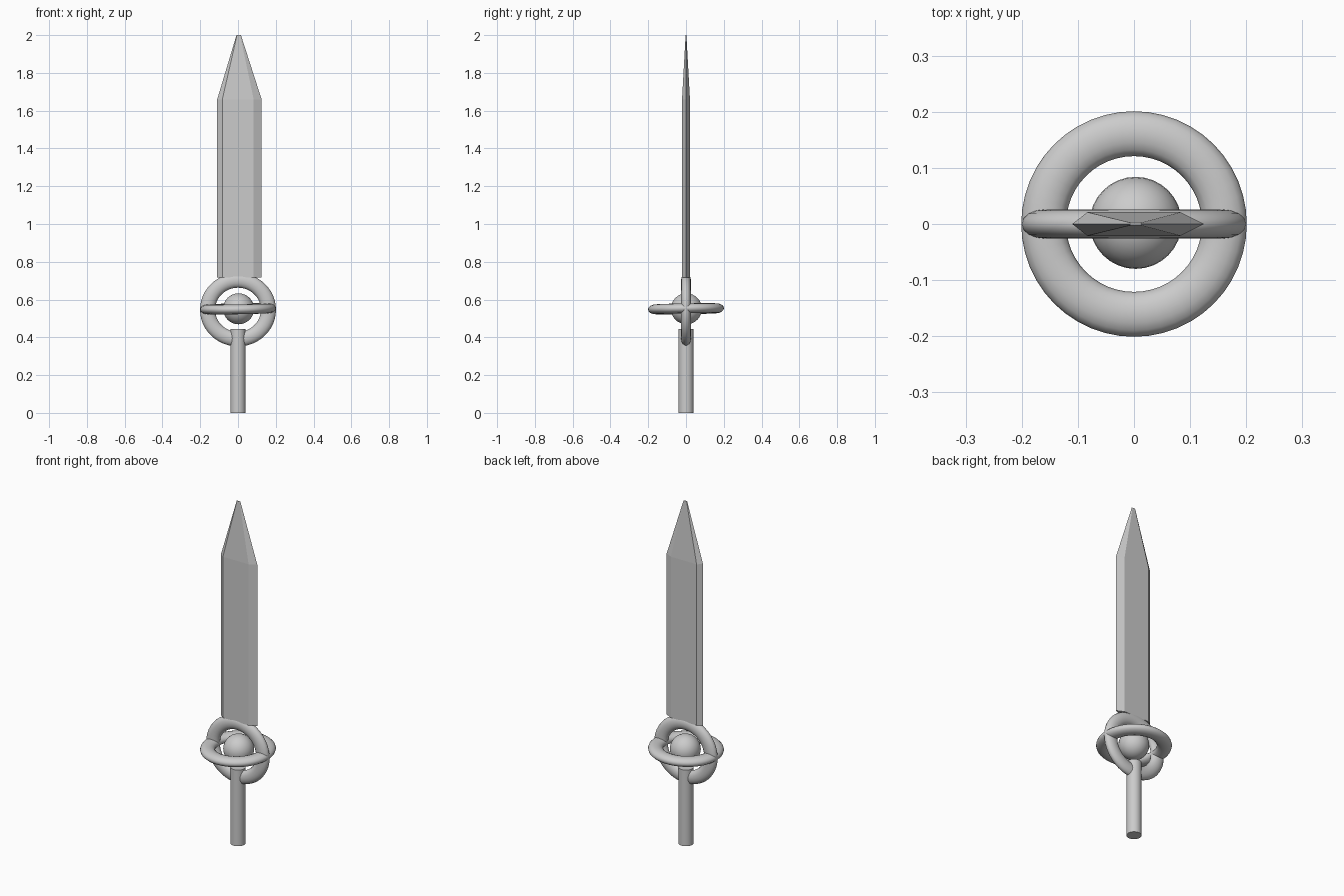
import bpy, bmesh
from math import radians

if "Cube" in bpy.data.objects:
    bpy.data.objects.remove(bpy.data.objects["Cube"])


def finish(name, scale=None):
    ob = bpy.context.object
    ob.name = name
    if scale:
        ob.scale = scale
    bpy.ops.object.transform_apply(location=False, rotation=False, scale=True)
    bpy.ops.object.shade_smooth_by_angle(angle=radians(40))
    return ob


# Grip
bpy.ops.mesh.primitive_cylinder_add(vertices=32, radius=0.04, depth=0.445,
                                    location=(0, 0, 0.2225))
finish("grip")

# Orb in the middle of the guard
bpy.ops.mesh.primitive_uv_sphere_add(segments=32, ring_count=16, radius=0.082,
                                     location=(0.003, 0.002, 0.551))
finish("guard_orb")

# Two crossed rings, slightly flattened along their axes
for name, z, rot, scale in (
        ("horizontal_ring", 0.551, (radians(1), radians(-1), 0), (1, 1, 0.65)),
        ("vertical_ring", 0.546, (radians(90), 0, 0), (1, 0.965, 0.65))):
    bpy.ops.mesh.primitive_torus_add(major_segments=48, minor_segments=16,
                                     major_radius=0.161, minor_radius=0.04,
                                     location=(0, 0, z), rotation=rot)
    finish(name, scale)

# Blade: six-sided section lofted from the guard to a narrow tip
section = [(-0.11, 0), (-0.083, -0.021), (0.083, -0.021),
           (0.125, 0), (0.083, 0.021), (-0.083, 0.021)]
bm = bmesh.new()
rings = []
for z, s, dx in ((0.718, 1, 0), (1.66, 1, 0), (2.0, 0.1, 0.003)):
    rings.append([bm.verts.new((x * s + dx, y * s, z)) for x, y in section])
bm.faces.new(rings[0][::-1])
bm.faces.new(rings[-1])
for a, b in zip(rings, rings[1:]):
    for i in range(6):
        j = (i + 1) % 6
        bm.faces.new((a[i], a[j], b[j], b[i]))
mesh = bpy.data.meshes.new("blade")
bm.to_mesh(mesh)
bm.free()
bpy.context.collection.objects.link(bpy.data.objects.new("blade", mesh))
